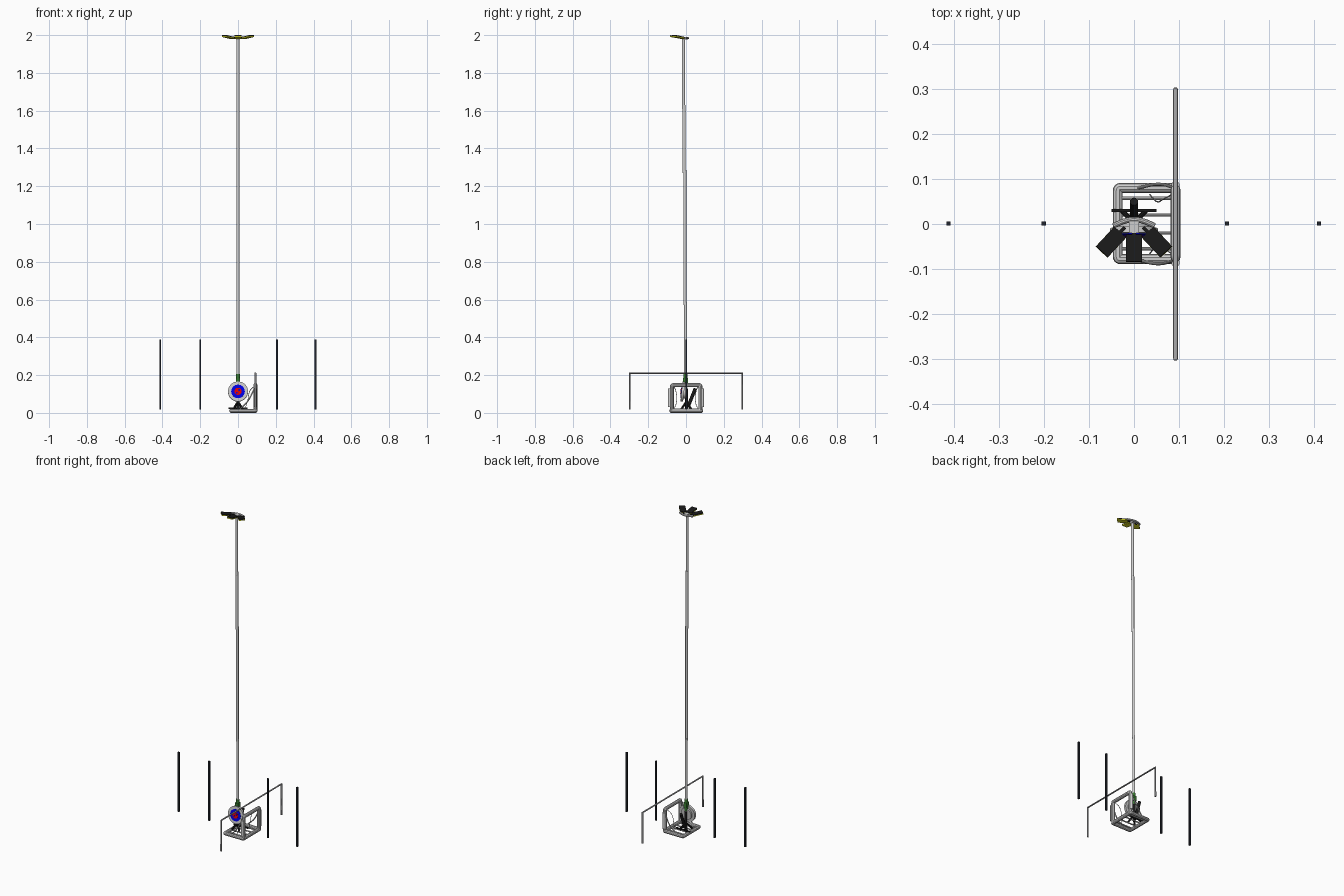
import bpy, math
from mathutils import Matrix, Vector

if "Cube" in bpy.data.objects:
    bpy.data.objects.remove(bpy.data.objects["Cube"])


def mat(name, rgb):
    m = bpy.data.materials.new(name)
    m.diffuse_color = (*rgb, 1)
    m.use_nodes = True
    m.node_tree.nodes["Principled BSDF"].inputs["Base Color"].default_value = m.diffuse_color
    return m


GREY = mat("light_grey", (0.62, 0.62, 0.62))
STEEL = mat("steel_grey", (0.40, 0.40, 0.41))
BLACK = mat("black", (0.010, 0.010, 0.010))
YELLOW = mat("yellow", (0.8, 0.8, 0.02))
GREEN = mat("dark_green", (0.04, 0.20, 0.03))
BLUE = mat("blue", (0.0, 0.0, 1.0))
RED = mat("red", (1.0, 0.0, 0.0))
SLATE = mat("slate", (0.015, 0.018, 0.025))


def box(name, size, m, matrix):
    bpy.ops.mesh.primitive_cube_add(size=1)
    o = bpy.context.object
    o.name = name
    o.data.transform(Matrix.Diagonal((*size, 1)))
    o.matrix_world = matrix
    o.data.materials.append(m)
    return o


def at(*p):
    return Matrix.Translation(p)


def rod(name, a, b, r, m, sides=16):
    a, b = Vector(a), Vector(b)
    bpy.ops.mesh.primitive_cylinder_add(vertices=sides, radius=r, depth=(b - a).length)
    o = bpy.context.object
    o.name = name
    o.matrix_world = at(*((a + b) / 2)) @ (b - a).to_track_quat('Z', 'Y').to_matrix().to_4x4()
    o.data.materials.append(m)
    bpy.ops.object.shade_smooth_by_angle()
    return o


def tube(name, pts, r, m, closed=False, smooth=False):
    c = bpy.data.curves.new(name, 'CURVE')
    c.dimensions = '3D'
    c.bevel_depth, c.bevel_resolution, c.use_fill_caps = r, 3, True
    s = c.splines.new('BEZIER' if smooth else 'POLY')
    seq = s.bezier_points if smooth else s.points
    seq.add(len(pts) - 1)
    for q, p in zip(seq, pts):
        q.co = p if smooth else (*p, 1)
        if smooth:
            q.handle_left_type = q.handle_right_type = 'AUTO'
    s.use_cyclic_u = closed
    o = bpy.data.objects.new(name, c)
    bpy.context.collection.objects.link(o)
    bpy.ops.object.select_all(action='DESELECT')
    o.select_set(True)
    bpy.context.view_layer.objects.active = o
    c.materials.append(m)
    bpy.ops.object.convert(target='MESH')
    bpy.ops.object.shade_smooth_by_angle()


def rounded(corners, r, steps=4):
    # closed loop with rounded corners
    pts, n = [], len(corners)
    for i in range(n):
        p = Vector(corners[i])
        a = p + (Vector(corners[i - 1]) - p).normalized() * r
        b = p + (Vector(corners[(i + 1) % n]) - p).normalized() * r
        for k in range(steps + 1):
            t = k / steps
            pts.append(a * (1 - t) ** 2 + p * 2 * t * (1 - t) + b * t * t)
    return pts


# telescopic mast, each section stepped slightly forward
levels = [(0.13, 0.585, -0.002), (0.57, 1.285, -0.006),
          (1.27, 1.63, -0.010), (1.61, 1.985, -0.013)]
for i, (z0, z1, y) in enumerate(levels):
    rod(f"mast_section_{i}", (0, y, z0), (0, y, z1), 0.008, GREY)

# lamp heads fanned around the mast top, with a curved bracket
tube("lamp_bracket", [(-0.046, -0.004, 1.985), (-0.022, 0.006, 1.984), (0, 0.010, 1.984),
                      (0.022, 0.006, 1.984), (0.046, -0.004, 1.985)], 0.006, GREY, smooth=True)
box("bracket_hub", (0.022, 0.03, 0.012), GREY, at(0, -0.005, 1.983))
for ang, x, y in ((-43, -0.051, -0.040), (0, 0, -0.054), (43, 0.051, -0.040)):
    M = at(x, y, 1.991) @ Matrix.Rotation(math.radians(ang), 4, 'Z') @ \
        Matrix.Rotation(math.radians(-9), 4, 'X')
    box("lamp_housing", (0.036, 0.060, 0.005), BLACK, M @ at(0, 0, 0.0015))
    box("lamp_panel", (0.0362, 0.0602, 0.005), YELLOW, M @ at(0, 0, -0.0035))
    box("lamp_arm", (0.008, 0.02, 0.006), BLACK, M @ at(0, 0.035, 0))

# tubular base frame: floor loop and upright loop
tube("floor_frame", rounded([(-0.036, -0.078, 0.011), (0.092, -0.078, 0.011),
                             (0.092, 0.08, 0.011), (-0.036, 0.08, 0.011)], 0.006), 0.011, GREY, True)
tube("upright_frame", rounded([(0.092, -0.074, 0.013), (0.092, 0.076, 0.013),
                               (0.092, 0.076, 0.147), (0.092, -0.074, 0.147)], 0.006), 0.011, GREY, True)
for y in (-0.055, -0.02, 0.02, 0.057):
    rod("floor_slat", (-0.036, y, 0.012), (0.092, y, 0.012), 0.004, GREY, 10)
for s in (-1, 1):
    rod("side_pad", (0.092, s * 0.086, 0.03), (0.092, s * 0.086, 0.13), 0.009, GREY)
    # bowed brace and cable on each side
    tube("side_brace", [(0.01, s * 0.08, 0.02), (0.05, s * 0.088, 0.06), (0.092, s * 0.08, 0.14)],
         0.0035, GREY, smooth=True)
    tube("stay_cable", [(0.035, s * 0.065, 0.015), (0.05, s * 0.05, 0.06), (0.065, s * 0.055, 0.12),
                        (0.092, s * 0.07, 0.145)], 0.0015, STEEL, smooth=True)

# round target lamp with coloured discs
D = at(0, -0.018, 0.113) @ Matrix.Rotation(math.radians(-6), 4, 'X')


def disc(name, r, y0, y1, m):
    a, b = D @ Vector((0, y0, 0)), D @ Vector((0, y1, 0))
    return rod(name, a, b, r, m, 40)


disc("dish_body", 0.053, -0.006, 0.008, GREY)
disc("dish_back", 0.036, 0.008, 0.018, GREY)
disc("blue_face", 0.036, -0.008, -0.006, BLUE)
disc("red_face", 0.019, -0.010, -0.008, RED)
for x, z in ((0.007, 0.007), (-0.007, -0.007)):
    box("blue_inlay", (0.009, 0.002, 0.009), BLUE, D @ at(x, -0.0105, z))

# green mast clamp
rod("mast_clamp", (0, -0.003, 0.135), (0, -0.003, 0.205), 0.011, GREEN)
box("clamp_block", (0.022, 0.026, 0.03), GREEN, at(0, -0.002, 0.170))

# black support stand and lever behind the dish
rod("stand_post", (0, 0.003, 0.02), (0, 0.003, 0.13), 0.008, BLACK)
rod("stand_lever", (0, 0.01, 0.03), (0, 0.05, 0.13), 0.009, BLACK)
box("cross_bar", (0.10, 0.006, 0.008), BLACK, at(0, 0.03, 0.025))
for x, y in ((-0.025, -0.025), (0.025, -0.025), (-0.025, 0.028), (0.025, 0.028)):
    rod("stand_leg", (0, 0.002, 0.06), (x, y, 0.018), 0.006, BLACK, 10)

# four standing poles
for x in (-0.411, -0.200, 0.206, 0.410):
    box("side_pole", (0.009, 0.009, 0.372), SLATE, at(x, 0.001, 0.203))

# wide hoop above the upright frame
tube("hoop", [(0.092, -0.298, 0.018), (0.092, -0.298, 0.210), (0.092, 0.298, 0.210),
              (0.092, 0.298, 0.018)], 0.0052, STEEL)
